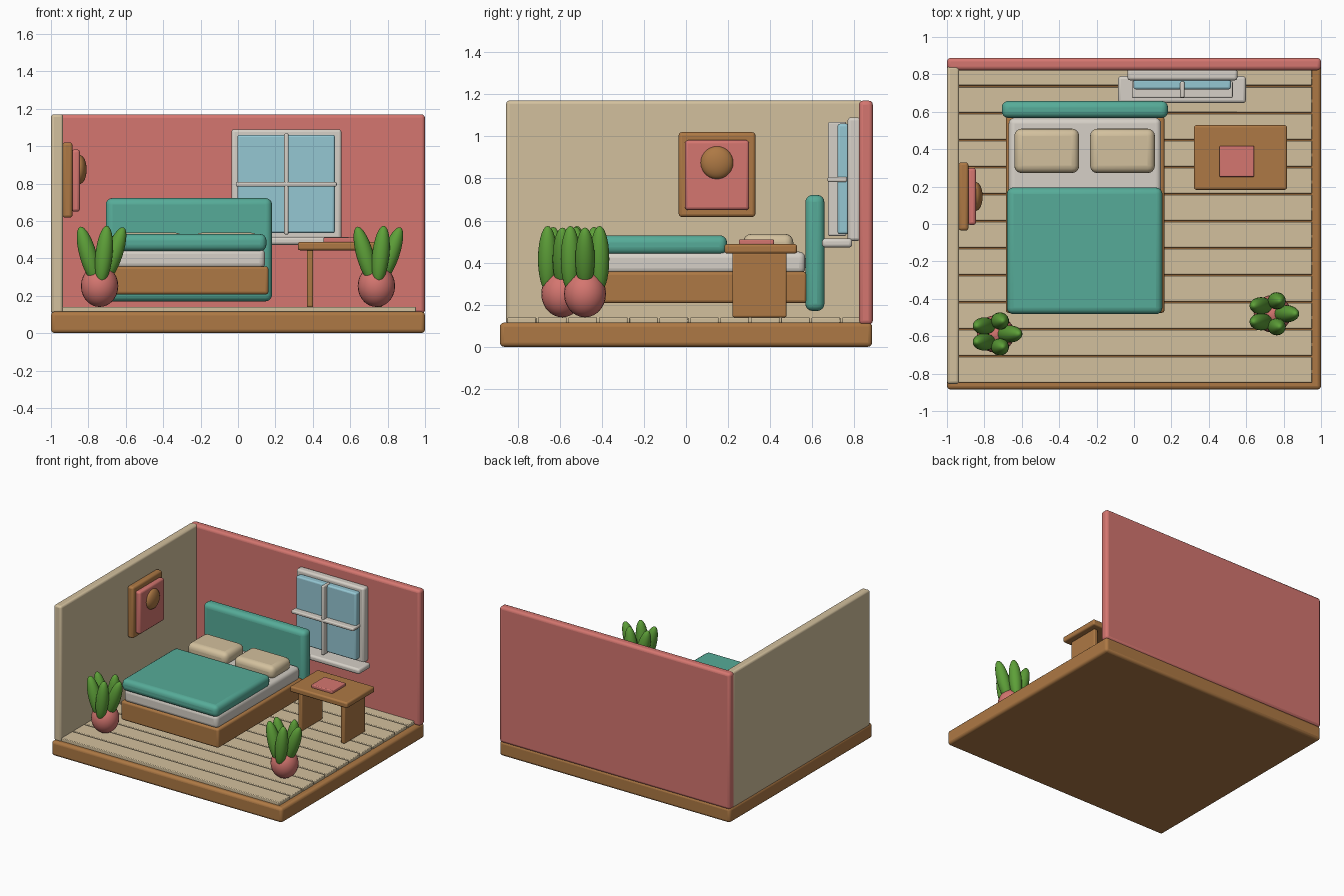
import bpy
import math

if "Cube" in bpy.data.objects:
    bpy.data.objects.remove(bpy.data.objects["Cube"])

# Flat colours (linear)
COLORS = {
    "coral": (0.66, 0.18, 0.16),
    "wood": (0.42, 0.19, 0.058),
    "sand": (0.65, 0.53, 0.34),
    "teal": (0.093, 0.41, 0.315),
    "linen": (0.67, 0.63, 0.57),
    "sky_blue": (0.30, 0.57, 0.65),
    "leaf_green": (0.11, 0.35, 0.04),
}
MATS = {}
for name, rgb in COLORS.items():
    MATS[name] = bpy.data.materials.new(name)
    MATS[name].diffuse_color = (*rgb, 1)


def box(name, color, x, y, z, bevel=0.012, segments=3):
    """Rounded box from (min, max) ranges."""
    bpy.ops.mesh.primitive_cube_add(
        size=1, location=[(a + b) / 2 for a, b in (x, y, z)])
    ob = bpy.context.object
    ob.name = name
    ob.scale = [b - a for a, b in (x, y, z)]
    bpy.ops.object.transform_apply(location=False, rotation=False, scale=True)
    ob.data.materials.append(MATS[color])
    mod = ob.modifiers.new("rounded_edges", "BEVEL")
    mod.width = bevel
    mod.segments = segments
    bpy.ops.object.shade_smooth_by_angle(angle=math.radians(40))
    return ob


def ellipsoid(name, color, center, radii, tilt=0.0):
    """Smooth sphere stretched to radii and tilted sideways."""
    bpy.ops.mesh.primitive_uv_sphere_add(
        segments=24, ring_count=14, radius=1, location=center,
        rotation=(0, tilt, 0))
    ob = bpy.context.object
    ob.name = name
    ob.scale = radii
    ob.data.materials.append(MATS[color])
    bpy.ops.object.shade_smooth()
    return ob


# Room shell
box("base_slab", "wood", (-1, 1), (-0.885, 0.885), (0, 0.115), 0.02)
box("back_wall", "coral", (-1, 1), (0.822, 0.888), (0.105, 1.17), 0.02)
box("left_wall", "sand", (-1, -0.935), (-0.855, 0.845), (0.105, 1.17), 0.015)

# Floor planks
PITCH = 0.1445
for i in range(12):
    y0 = -0.848 + i * PITCH
    y1 = min(y0 + PITCH - 0.008, 0.83)
    box(f"floor_plank_{i + 1}", "sand", (-0.945, 0.953), (y0, y1),
        (0.11, 0.14), 0.005, 2)

# Bed
box("bed_frame", "wood", (-0.685, 0.163), (-0.475, 0.575), (0.207, 0.357), 0.015)
box("mattress", "linen", (-0.67, 0.145), (-0.465, 0.567), (0.345, 0.452), 0.03, 4)
box("blanket", "teal", (-0.68, 0.152), (-0.482, 0.195), (0.438, 0.53), 0.035, 4)
box("headboard", "teal", (-0.707, 0.182), (0.567, 0.658), (0.17, 0.722), 0.035, 4)
for side, x0 in (("left", -0.64), ("right", -0.235)):
    box(f"pillow_{side}", "sand", (x0, x0 + 0.347), (0.272, 0.51),
        (0.435, 0.537), 0.04, 4)

# Side table with book
box("table_top", "wood", (0.32, 0.818), (0.183, 0.528), (0.443, 0.488), 0.012)
for side, x0 in (("left", 0.368), ("right", 0.737)):
    box(f"table_leg_{side}", "wood", (x0, x0 + 0.034), (0.22, 0.478),
        (0.14, 0.447), 0.008)
box("book", "coral", (0.457, 0.642), (0.252, 0.418), (0.485, 0.511), 0.006)

# Window
box("window_frame", "linen", (-0.035, 0.553), (0.768, 0.83), (0.503, 1.09), 0.015)
box("window_glass", "sky_blue", (-0.003, 0.518), (0.72, 0.775), (0.535, 1.06), 0.012)
box("window_bar_vertical", "linen", (0.247, 0.27), (0.675, 0.762), (0.527, 1.068), 0.008)
box("window_bar_horizontal", "linen", (-0.012, 0.528), (0.673, 0.765), (0.783, 0.808), 0.008)
box("window_sill", "linen", (-0.085, 0.598), (0.647, 0.79), (0.472, 0.515), 0.015)

# Wall picture
box("picture_frame", "wood", (-0.937, -0.885), (-0.035, 0.33), (0.617, 1.02), 0.015)
box("picture_panel", "coral", (-0.89, -0.845), (-0.005, 0.3), (0.65, 0.982), 0.015)
ellipsoid("picture_disc", "wood", (-0.848, 0.147, 0.875), (0.039, 0.078, 0.078))

# Potted plants
for side, px, py in (("left", -0.74, -0.588), ("right", 0.74, -0.48)):
    ellipsoid(f"pot_{side}", "coral", (px, py, 0.252), (0.1, 0.1, 0.112))
    for i in range(5):
        a = math.tau * i / 5
        ellipsoid(f"leaf_{side}_{i + 1}", "leaf_green",
                  (px + 0.075 * math.cos(a), py + 0.073 * math.sin(a), 0.417),
                  (0.046, 0.046, 0.158), tilt=0.34 * math.cos(a))

for m in bpy.data.materials:
    if m.users and not m.is_grease_pencil:
        m.use_nodes = True
        m.node_tree.nodes["Principled BSDF"].inputs["Base Color"].default_value = m.diffuse_color
